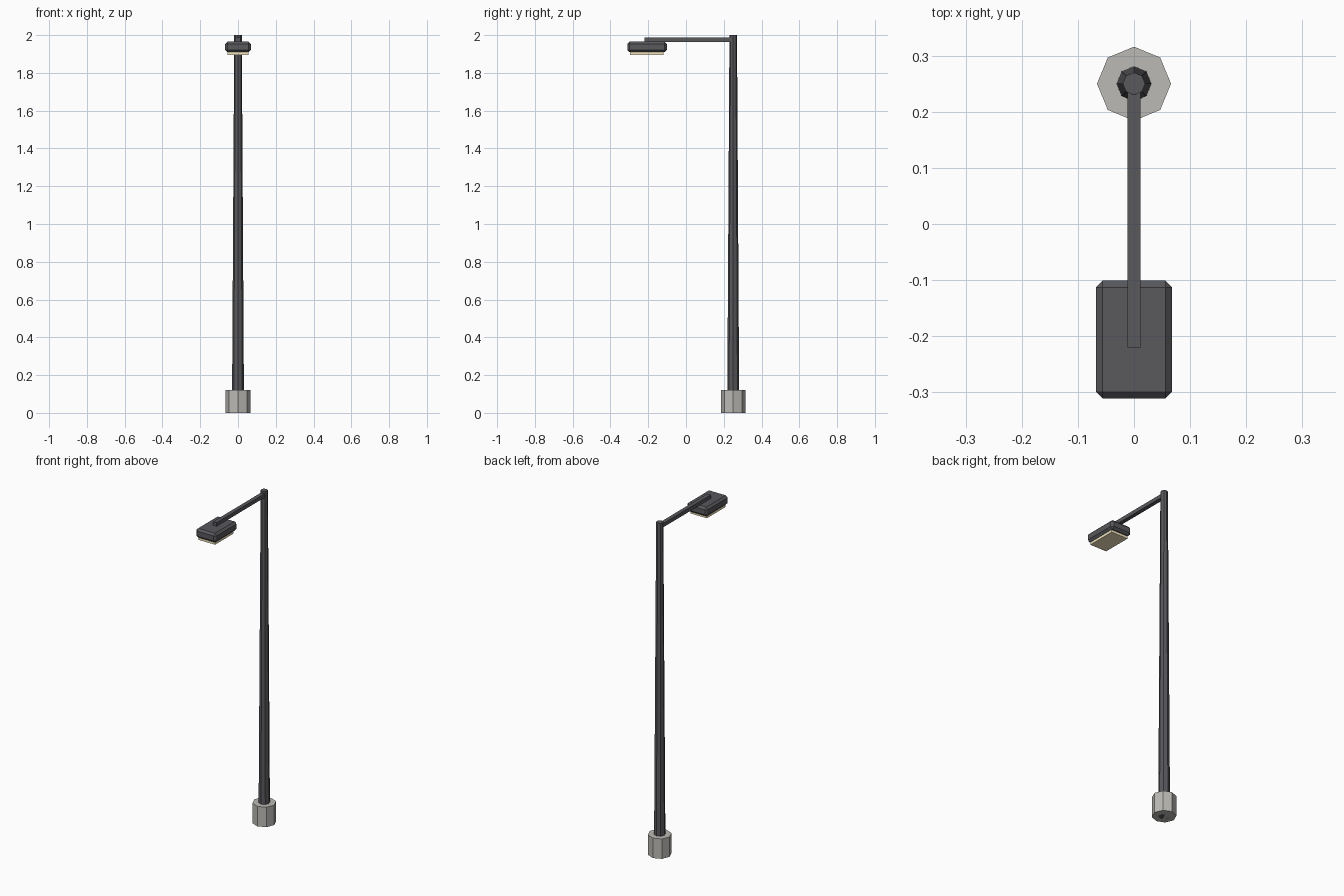
import bpy
from math import pi

if "Cube" in bpy.data.objects:
    bpy.data.objects.remove(bpy.data.objects["Cube"])


def material(name, color):
    m = bpy.data.materials.new(name)
    m.diffuse_color = (*color, 1)
    m.use_nodes = True
    m.node_tree.nodes["Principled BSDF"].inputs["Base Color"].default_value = m.diffuse_color
    return m


dark = material("dark_metal", (0.10, 0.10, 0.11))
concrete = material("concrete", (0.50, 0.49, 0.46))
glow = material("warm_lens", (0.90, 0.80, 0.52))


def octagon(name, r1, r2, z0, z1, mat):
    bpy.ops.mesh.primitive_cone_add(vertices=8, radius1=r1, radius2=r2, depth=z1 - z0,
                                    location=(0, 0.25, (z0 + z1) / 2))
    ob = bpy.context.object
    ob.name = name
    ob.data.materials.append(mat)
    return ob


def box(name, width, y0, y1, z0, z1, mat, bevel=0):
    bpy.ops.mesh.primitive_cube_add(size=1, location=(0, (y0 + y1) / 2, (z0 + z1) / 2))
    ob = bpy.context.object
    ob.name = name
    ob.scale = (width, y1 - y0, z1 - z0)
    bpy.ops.object.transform_apply(location=False, rotation=False, scale=True)
    ob.data.materials.append(mat)
    if bevel:
        mod = ob.modifiers.new("chamfer", 'BEVEL')
        mod.width = bevel
        mod.segments = 1
    return ob


# Footing and tapered pole
octagon("footing", 0.066, 0.066, 0, 0.12, concrete)
octagon("pole", 0.032, 0.02, 0, 2.0, dark)

# Arm reaching forward over the lamp
box("arm", 0.024, -0.22, 0.25, 1.964, 1.987, dark)

# Lamp housing with chamfered edges and lens underneath
box("lamp_housing", 0.136, -0.311, -0.101, 1.91, 1.965, dark, 0.012)
box("lamp_lens", 0.11, -0.297, -0.12, 1.895, 1.915, glow)
